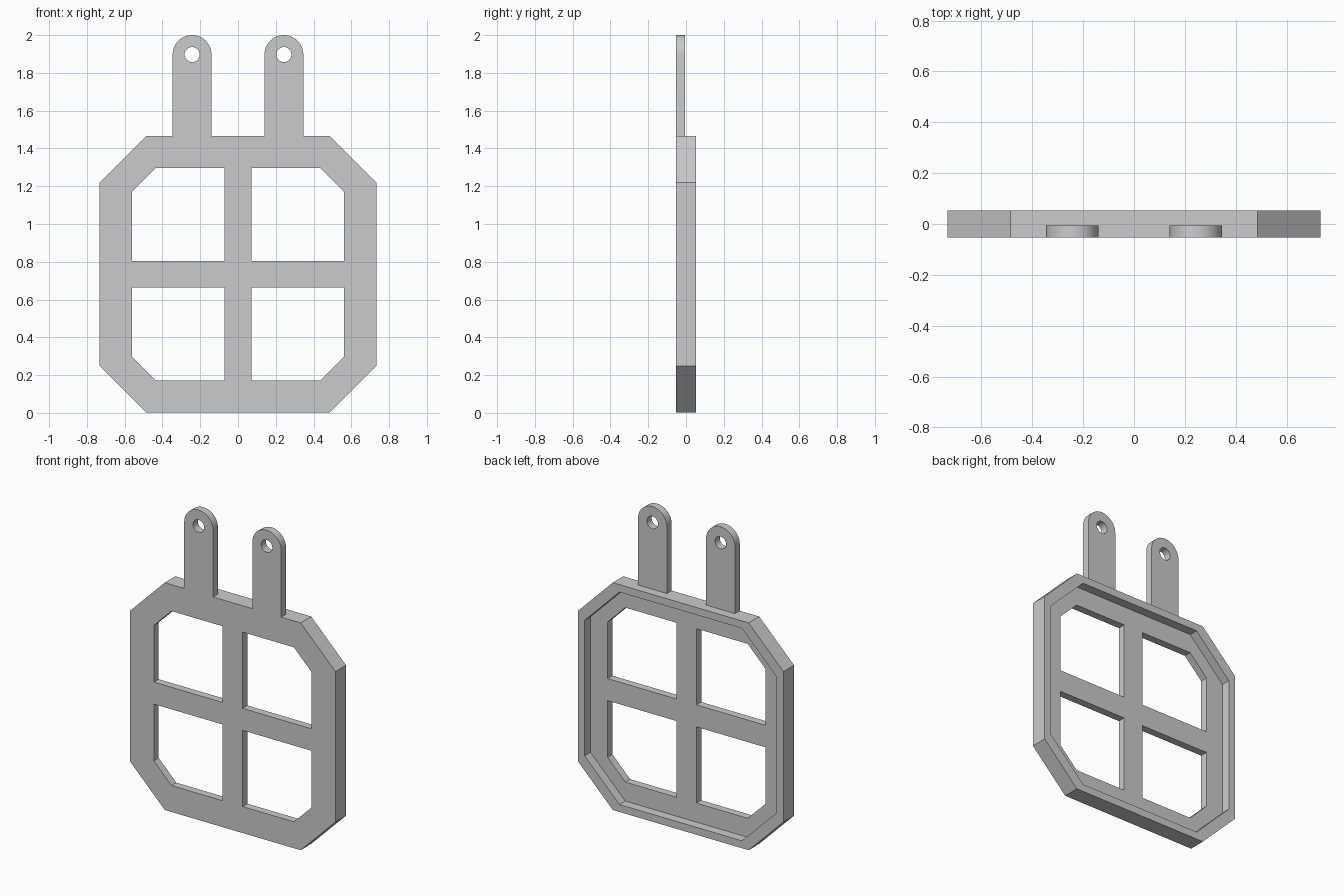
import bpy, bmesh, math

cube = bpy.data.objects.get("Cube")
if cube:
    bpy.data.objects.remove(cube, do_unlink=True)

grey = bpy.data.materials.new("plain_grey")
grey.use_nodes = True
colour = (0.6, 0.6, 0.6, 1)
grey.diffuse_color = colour
grey.node_tree.nodes["Principled BSDF"].inputs["Base Color"].default_value = colour

# Main sizes
HALF_W, MID_Z, CHAMFER = 0.733, 0.734, 0.248
FRONT, FLOOR, BACK = -0.054, -0.005, 0.054
LUG_X, LUG_R, LUG_Z, HOLE_R = 0.243, 0.103, 1.897, 0.04


def octagon(half, chamfer):
    """Square with cut corners, clockwise from the top left."""
    c = half - chamfer
    pts = [(-c, half), (c, half), (half, c), (half, -c),
           (c, -half), (-c, -half), (-half, -c), (-half, c)]
    return [(x, z + MID_Z) for x, z in pts]


def arc(cx, cz, r, start, end, steps):
    angles = [start + (end - start) * i / steps for i in range(steps + 1)]
    return [(cx + r * math.cos(a), cz + r * math.sin(a)) for a in angles]


def slab(name, outlines, y0, y1):
    """Extrude nested outlines in the xz plane between two depths."""
    curve = bpy.data.curves.new(name, "CURVE")
    curve.dimensions = "2D"
    curve.fill_mode = "BOTH"
    curve.extrude = (y1 - y0) / 2
    for outline in outlines:
        spline = curve.splines.new("POLY")
        spline.points.add(len(outline) - 1)
        for point, (x, z) in zip(spline.points, outline):
            point.co = (x, z, 0, 1)
        spline.use_cyclic_u = True
    obj = bpy.data.objects.new(name, curve)
    bpy.context.collection.objects.link(obj)
    obj.location.y = (y0 + y1) / 2
    obj.rotation_euler.x = math.pi / 2
    bpy.ops.object.select_all(action="DESELECT")
    obj.select_set(True)
    bpy.context.view_layer.objects.active = obj
    bpy.ops.object.convert(target="MESH")
    obj = bpy.context.object
    obj.name = name
    bm = bmesh.new()
    bm.from_mesh(obj.data)
    bmesh.ops.remove_doubles(bm, verts=bm.verts, dist=1e-5)
    bmesh.ops.recalc_face_normals(bm, faces=bm.faces)
    bm.to_mesh(obj.data)
    bm.free()
    obj.data.materials.clear()
    obj.data.materials.append(grey)
    bpy.ops.object.shade_smooth_by_angle(angle=math.radians(30))
    return obj


# Panel outline, with two round-ended lugs rising from the top edge
body = octagon(HALF_W, CHAMFER)
top = body[0][1]
lugs = []
for cx in (-LUG_X, LUG_X):
    lugs += [(cx - LUG_R, top)]
    lugs += arc(cx, LUG_Z, LUG_R, math.pi, 0, 24)
    lugs += [(cx + LUG_R, top)]
panel = body[:1] + lugs + body[1:]

# Four windows, each with its outer corner cut
windows = []
OUTER, INNER, CUT = 0.5625, 0.071, 0.126
for sx in (-1, 1):
    for sz in (-1, 1):
        corner = [(INNER, INNER), (OUTER, INNER), (OUTER, OUTER - CUT),
                  (OUTER - CUT, OUTER), (INNER, OUTER)]
        windows.append([(sx * x, MID_Z + sz * z) for x, z in corner])

# Pin holes in the lugs
holes = [arc(cx, LUG_Z, HOLE_R, 0, math.tau, 24)[:-1] for cx in (-LUG_X, LUG_X)]

slab("window_panel_with_lugs", [panel] + windows + holes, FRONT, FLOOR)

# Raised rim around the back
slab("back_rim", [body, octagon(HALF_W - 0.048, CHAMFER)], FLOOR, BACK)
